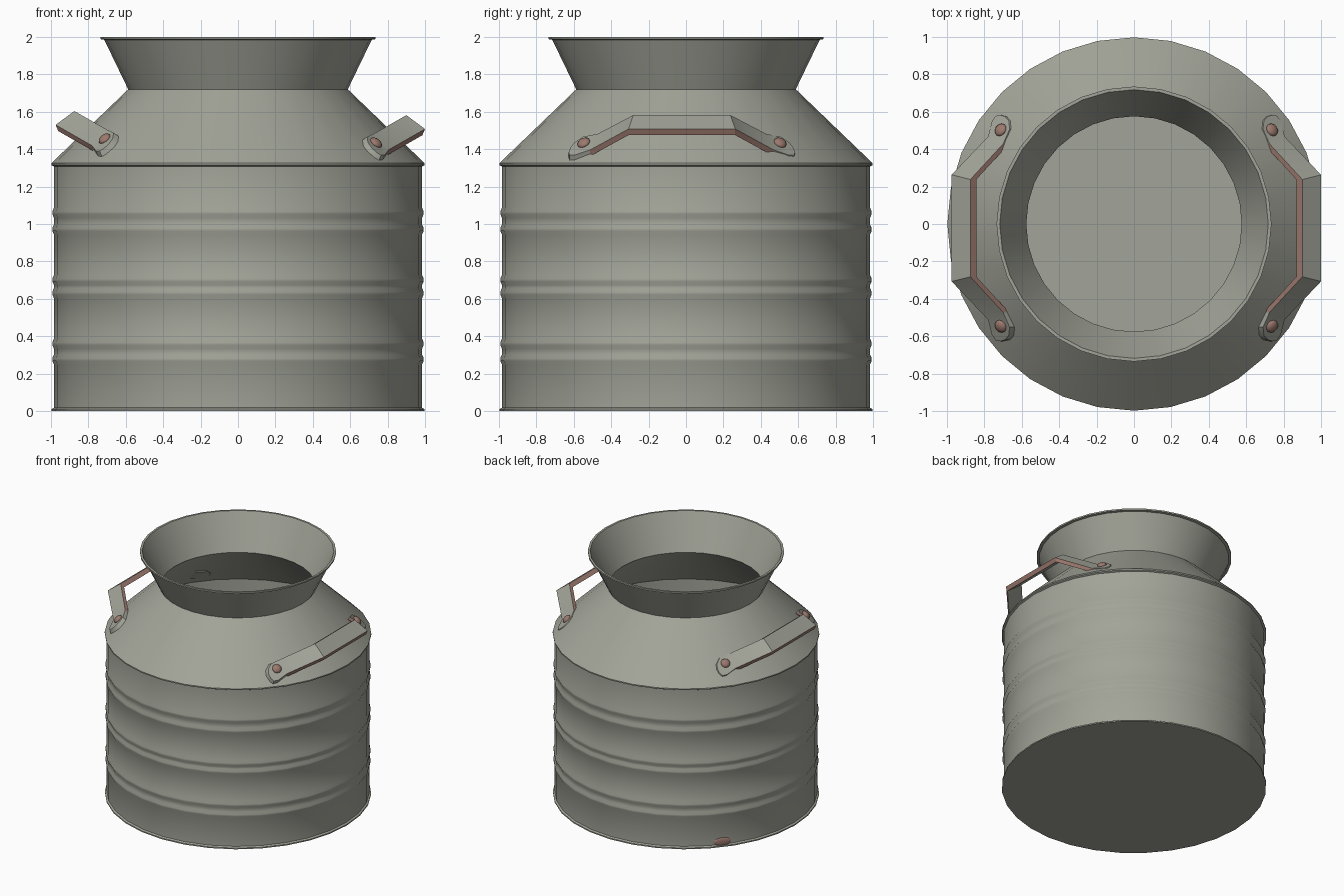
import bpy, bmesh, math
from mathutils import Vector, Matrix

if "Cube" in bpy.data.objects:
    bpy.data.objects.remove(bpy.data.objects["Cube"])


def material(name, rgb):
    m = bpy.data.materials.new(name)
    m.diffuse_color = (*rgb, 1)
    m.use_nodes = True
    m.node_tree.nodes["Principled BSDF"].inputs["Base Color"].default_value = m.diffuse_color
    return m


STEEL = material("grey_steel", (0.36, 0.37, 0.315))
RUST = material("rust_brown", (0.33, 0.19, 0.155))


def finish(name, bm, mats, angle=35):
    bmesh.ops.recalc_face_normals(bm, faces=bm.faces)
    me = bpy.data.meshes.new(name)
    bm.to_mesh(me)
    bm.free()
    for m in mats:
        me.materials.append(m)
    ob = bpy.data.objects.new(name, me)
    bpy.context.collection.objects.link(ob)
    bpy.ops.object.select_all(action='DESELECT')
    ob.select_set(True)
    bpy.context.view_layer.objects.active = ob
    bpy.ops.object.shade_smooth_by_angle(angle=math.radians(angle))
    return ob


def lathe(name, profile, sides=32):
    bm = bmesh.new()
    vs = [bm.verts.new((r, 0, z)) for r, z in profile]
    es = [bm.edges.new(p) for p in zip(vs, vs[1:])]
    bmesh.ops.spin(bm, geom=vs + es, cent=(0, 0, 0), axis=(0, 0, 1),
                   angle=2 * math.pi, steps=sides)
    bmesh.ops.remove_doubles(bm, verts=bm.verts, dist=0.0005)
    return finish(name, bm, [STEEL])


# Hollow can: ribbed wall, sloped shoulder, flared neck, inner lining
profile = [(0, 0), (0.997, 0), (0.997, 0.01), (0.984, 0.018)]
for z in (0.275, 0.36, 0.63, 0.70, 0.97, 1.06):
    profile += [(0.984, z - 0.027), (0.993, z - 0.007), (0.993, z + 0.007), (0.984, z + 0.027)]
profile += [(0.984, 1.308), (0.998, 1.315), (0.998, 1.325), (0.587, 1.72),
            (0.715, 1.985), (0.735, 1.988), (0.735, 2.0), (0.718, 2.0),
            (0.576, 1.72), (0.974, 1.315), (0.974, 0.02), (0, 0.02)]
lathe("can_shell", profile)


def shoulder(x, y, lift=0.0):
    r = math.hypot(x, y)
    return 1.325 + (0.998 - r) * 0.395 / 0.411 + lift


def handle(name, side):
    # half path: upper and lower edge of the strap, from mid span to tab tip
    half = [((0.90, 0.26, 1.582), (1.0, 0.285, 1.508)),
            ((0.725, 0.45, 0), (0.805, 0.49, 0)),
            ((0.69, 0.53, 0), (0.785, 0.57, 0)),
            ((0.695, 0.575, 0), (0.765, 0.60, 0)),
            ((0.715, 0.597, 0), (0.74, 0.605, 0))]
    half = [[Vector((x, y, z or shoulder(x, y, 0.018))) for x, y, z in s] for s in half]
    flip = Matrix.Diagonal((1, -1, 1))
    path = [[flip @ p for p in s] for s in reversed(half)] + half
    shift = Vector((0, -0.022, 0)) if side > 0 else Vector((-0.025, -0.022, 0.022))

    def place(p):
        q = p + shift
        return Vector((side * q.x, q.y, q.z))

    bm = bmesh.new()
    rings = []
    for u, l in path:
        pts = (u, l, l + Vector((-0.014, 0, -0.033)), u + Vector((-0.032, 0, -0.022)))
        rings.append([bm.verts.new(place(p)) for p in pts])
    for i, (a, b) in enumerate(zip(rings, rings[1:])):
        for k in range(4):
            f = bm.faces.new((a[k], a[(k + 1) % 4], b[(k + 1) % 4], b[k]))
            # rust on both edges of the raised grip only
            f.material_index = int(k in (1, 3) and 3 <= i <= len(rings) - 5)
    bm.faces.new(rings[0])
    bm.faces.new(rings[-1])
    finish(name, bm, [STEEL, RUST], 30)

    # Domed rivets on the tabs
    for end in (-1, 1):
        x, y = 0.738, 0.525 * end
        p = place(Vector((x, y, shoulder(x, y, 0.02))))
        n = Vector((p.x, p.y, math.hypot(p.x, p.y) * 1.04)).normalized()
        rivet(f"{name}_rivet_{'front' if end < 0 else 'back'}", p, n, (0.036, 0.036, 0.02))


def rivet(name, pos, normal, size):
    bm = bmesh.new()
    rot = normal.to_track_quat('Z', 'Y').to_matrix().to_4x4()
    mat = Matrix.Translation(pos) @ rot @ Matrix.Diagonal((*size, 1))
    bmesh.ops.create_uvsphere(bm, u_segments=12, v_segments=8, radius=1, matrix=mat)
    finish(name, bm, [RUST], 60)


handle("right_handle", 1)
handle("left_handle", -1)

# Small rust-coloured plug low on the back left of the wall
d = Vector((-0.78, 0.63, 0)).normalized()
rivet("wall_plug", d * 0.984 + Vector((0, 0, 0.04)), d, (0.07, 0.034, 0.008))
